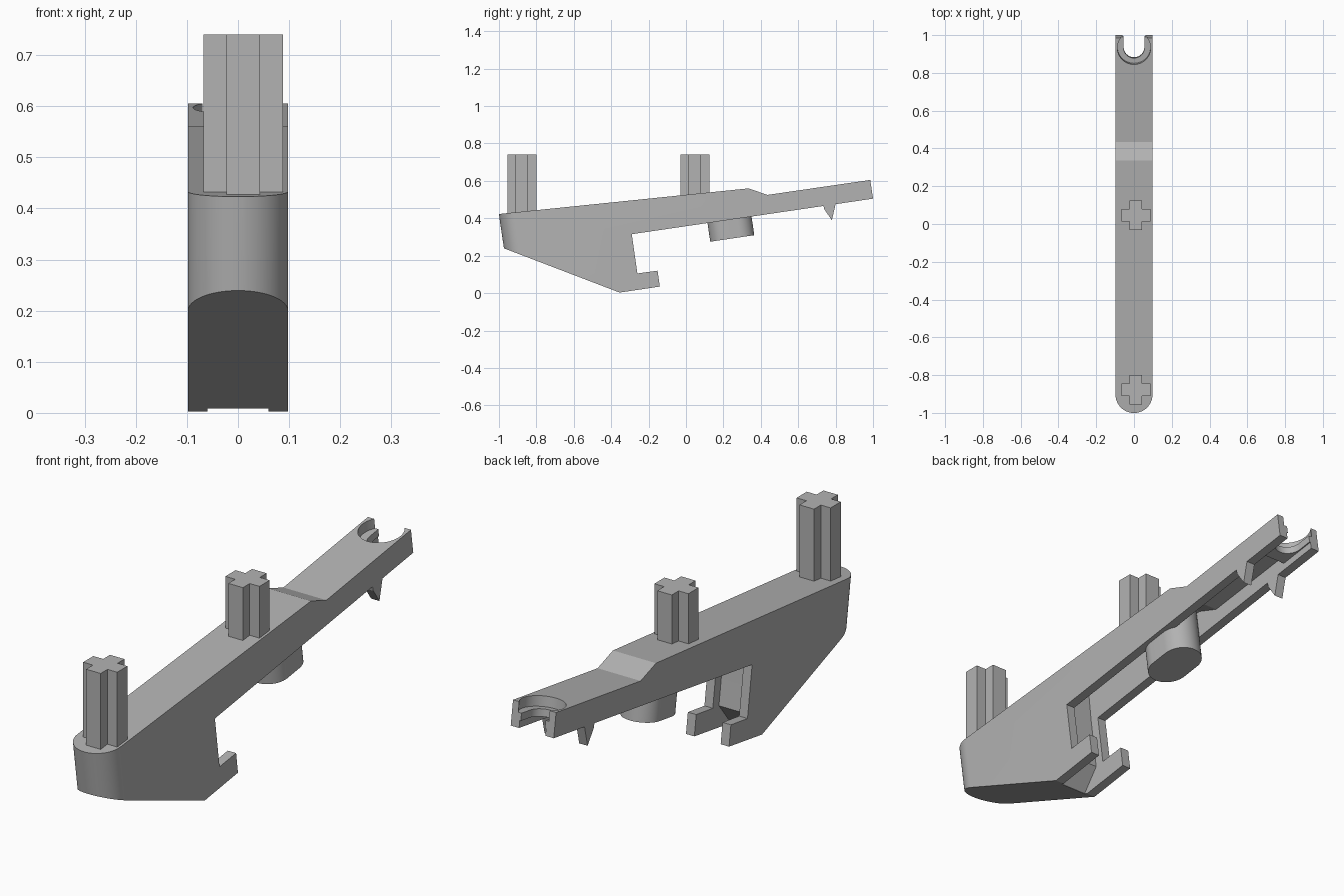
import bpy, bmesh
from math import sin, cos, pi, radians
from mathutils import Matrix

cube = bpy.data.objects.get("Cube")
if cube:
    bpy.data.objects.remove(cube, do_unlink=True)

grey = bpy.data.materials.new("plain grey")
grey.use_nodes = True
COLOUR = (0.45, 0.45, 0.45, 1)
grey.diffuse_color = COLOUR
grey.node_tree.nodes["Principled BSDF"].inputs["Base Color"].default_value = COLOUR

TILT = Matrix.Rotation(radians(8.4), 4, 'X')   # lean of the whole arm
HALF = 0.098                                   # half width of the arm
INNER = 0.06                                   # half width of the hollow


def prism(name, points, low, high, matrix=None):
    """Closed prism from 3D points built by a plane function."""
    bm = bmesh.new()
    a = [bm.verts.new(p) for p in low(points)]
    b = [bm.verts.new(p) for p in high(points)]
    bm.faces.new(a)
    bm.faces.new(b)
    n = len(a)
    for i in range(n):
        j = (i + 1) % n
        bm.faces.new((a[i], a[j], b[j], b[i]))
    bmesh.ops.recalc_face_normals(bm, faces=bm.faces)
    if matrix:
        bm.transform(matrix)
    mesh = bpy.data.meshes.new(name)
    bm.to_mesh(mesh)
    bm.free()
    mesh.materials.append(grey)
    obj = bpy.data.objects.new(name, mesh)
    bpy.context.collection.objects.link(obj)
    return obj


def side_prism(name, yz, x0, x1):
    return prism(name, yz, lambda p: [(x0, y, z) for y, z in p],
                 lambda p: [(x1, y, z) for y, z in p])


def plan_prism(name, xy, z0, z1, matrix=None):
    return prism(name, xy, lambda p: [(x, y, z0) for x, y in p],
                 lambda p: [(x, y, z1) for x, y in p], matrix)


def arc(cy, r, start, end, steps=32):
    return [(r * cos(start + (end - start) * i / steps),
             cy + r * sin(start + (end - start) * i / steps))
            for i in range(steps + 1)]


def boolean(obj, cutter, operation):
    mod = obj.modifiers.new("cut", 'BOOLEAN')
    mod.object = cutter
    mod.operation = operation
    mod.solver = 'EXACT'
    bpy.context.view_layer.objects.active = obj
    bpy.ops.object.modifier_apply(modifier=mod.name)
    bpy.data.objects.remove(cutter, do_unlink=True)


def smooth(obj):
    bpy.ops.object.select_all(action='DESELECT')
    obj.select_set(True)
    bpy.context.view_layer.objects.active = obj
    bpy.ops.object.shade_smooth_by_angle(angle=radians(25))


# Sloping arm with its hook
arm = side_prism("arm", [
    (-1.0, 0.423), (-0.975, 0.24), (-0.355, 0.003), (-0.14, 0.035),
    (-0.152, 0.12), (-0.26, 0.105), (-0.29, 0.315), (1.0, 0.505),
    (0.985, 0.605), (0.435, 0.525), (0.335, 0.56)], -HALF, HALF)

# Rounded front end
rounding = plan_prism("front_rounding",
                      arc(-0.83, HALF, pi, 2 * pi) + [(HALF, 1.3), (-HALF, 1.3)],
                      -0.5, 1.0, TILT)
boolean(arm, rounding, 'INTERSECT')

# Hollow underside, open between the hook prongs
hollow = side_prism("hollow", [
    (-0.37, -0.1), (-0.37, 0.01), (-0.30, 0.10), (-0.33, 0.315),
    (-0.345, 0.45), (0.325, 0.52), (0.425, 0.485), (0.83, 0.542),
    (0.835, 0.51), (1.05, 0.542), (1.05, -0.1)], -INNER, INNER)
boolean(arm, hollow, 'DIFFERENCE')

# Round seat and open slot at the back end
seat = plan_prism("seat_recess", arc(1.009, 0.088, 0, 2 * pi, 48)[:-1],
                  0.413, 0.6, TILT)
boolean(arm, seat, 'DIFFERENCE')
slot = plan_prism("slot", arc(1.004, 0.055, pi, 2 * pi) + [(0.055, 1.2), (-0.055, 1.2)],
                  0.2, 0.6, TILT)
boolean(arm, slot, 'DIFFERENCE')
smooth(arm)

# Oblong boss under the arm
R, REACH, MID = 0.08, 0.039, 0.2875
boss = plan_prism("boss", arc(MID + REACH, R, 0, pi) + arc(MID - REACH, R, pi, 2 * pi),
                  0.253, 0.465, TILT)
smooth(boss)

# Small catch teeth below each side wall
for side, name in ((1, "left_tooth"), (-1, "right_tooth")):
    side_prism(name, [(0.735, 0.467), (0.74, 0.447), (0.78, 0.39), (0.80, 0.476)],
               side * INNER, side * HALF)


# Upright cross-shaped posts
def cross_post(name, cy, z0):
    a, b, cx = 0.033, 0.0775, 0.0105
    quarter = [(b, -a), (b, a), (a, a)]
    pts = []
    for k in range(4):
        c, s = round(cos(k * pi / 2)), round(sin(k * pi / 2))
        pts += [(cx + x * c - y * s, cy + x * s + y * c) for x, y in quarter]
    plan_prism(name, pts, z0, 0.74)


cross_post("front_post", -0.878, 0.38)
cross_post("middle_post", 0.047, 0.50)
